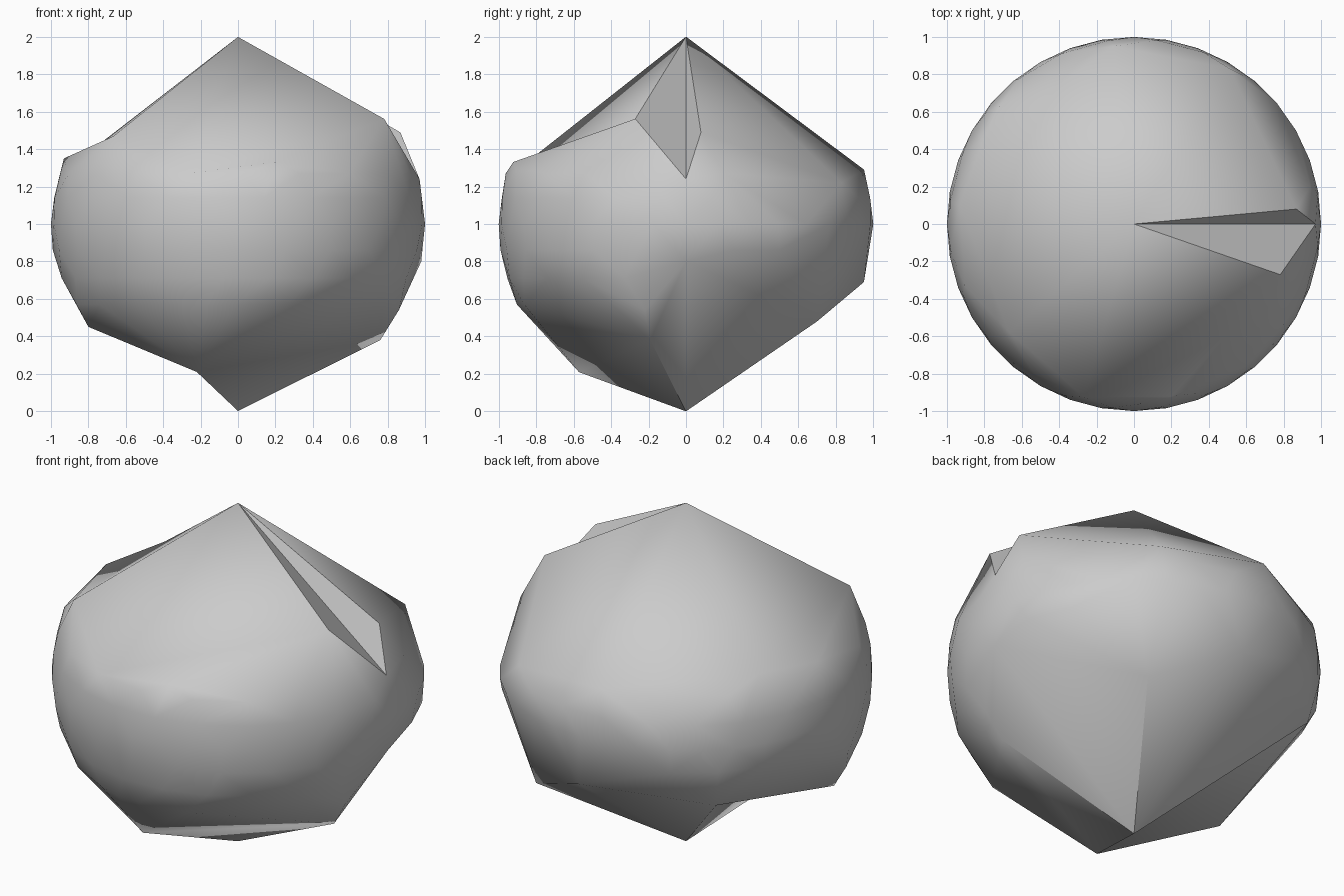
import bpy, bmesh, math
from mathutils import Vector

if "Cube" in bpy.data.objects:
    bpy.data.objects.remove(bpy.data.objects["Cube"])

# Coarse, unevenly reduced unit ball (coordinates here are relative to its centre)
TOP, BOTTOM = Vector((0, 0, 1)), Vector((0, 0, -1))
SEAM_TOP, SEAM_LOW = Vector((.97, 0, .24)), Vector((.98, 0, -.2))
LEFT_TOP, FRONT_TOP = Vector((-.93, .10, .35)), Vector((.2, -.92, .33))
LEFT_LOW = Vector((-.80, -.24, -.55))
SEAM_BACK = [Vector((.956, .256, -.14)), Vector((.857, .495, -.14))]

# Corner points that carry the large flat facets above and below
upper = [(.78, -.27, .56), (.87, .08, .49), (.94, .2, .27), (.51, .83, .22),
         (-.11, .95, .29), (-.72, .63, .29), (-.80, .46, .38),
         (-.67, -.58, .47)]
lower = [(.76, -.19, -.62), (.86, -.22, -.46), (.49, .70, -.52), (.04, .95, -.31),
         (-.66, .66, -.36), (-.22, -.57, -.79), (-.17, -.88, -.44)]
points = [TOP, BOTTOM, SEAM_TOP, SEAM_LOW, LEFT_TOP, FRONT_TOP, LEFT_LOW]
points += SEAM_BACK + [Vector(p) for p in upper + lower]


def ring(z, start, stop, step):
    """Points on the ball at height z between two headings (degrees)."""
    r = math.sqrt(1 - z * z)
    for a in range(start, stop, step):
        t = math.radians(a)
        points.append(Vector((r * math.cos(t), r * math.sin(t), z)))


# Dense middle band, taller at the front than at the back
ring(0, 0, 360, 10)
ring(.14, 8, 20, 15)
ring(.14, 68, 360, 15)
ring(-.14, 120, 350, 15)
ring(.27, 200, 340, 18)
ring(-.29, 190, 346, 15)
ring(-.43, 197, 290, 18)

bm = bmesh.new()
verts = [bm.verts.new(p.normalized()) for p in points]
bmesh.ops.convex_hull(bm, input=verts)
bmesh.ops.triangulate(bm, faces=bm.faces[:])


def nearest(p):
    p = p.normalized()
    return min(bm.verts, key=lambda v: (v.co - p).length)


def crease_to_pole(pole, target):
    """Swing edges crossing the seam until the pole joins the seam corner."""
    pole, target = nearest(pole), nearest(target)
    for _ in range(6):
        if any(e.other_vert(pole) == target for e in pole.link_edges):
            return
        crossing = None
        for f in pole.link_faces:
            for e in f.edges:
                if pole in e.verts:
                    continue
                a, b = e.verts
                if a.co.x > 0 and b.co.x > 0 and a.co.y * b.co.y < 0:
                    crossing = e
        if crossing is None or bmesh.utils.edge_rotate(crossing, True) is None:
            return


def dent(pole, corner):
    """Swing the edge between a pole and a corner, sinking the facet there."""
    pole, corner = nearest(pole), nearest(corner)
    for e in pole.link_edges:
        if e.other_vert(pole) == corner:
            bmesh.utils.edge_rotate(e, True)
            return


# Sunken folds running from each pole to the seam on the right side
crease_to_pole(TOP, SEAM_TOP)
crease_to_pole(BOTTOM, SEAM_LOW)
for corner in SEAM_BACK:
    dent(BOTTOM, corner)

# Shallow sunken facets on the top front, top left and bottom left
dent(TOP, FRONT_TOP)
dent(TOP, LEFT_TOP)
dent(BOTTOM, LEFT_LOW)

bmesh.ops.recalc_face_normals(bm, faces=bm.faces[:])
bmesh.ops.translate(bm, verts=bm.verts[:], vec=(0, 0, 1))
mesh = bpy.data.meshes.new("faceted_ball")
bm.to_mesh(mesh)
bm.free()
ball = bpy.data.objects.new("faceted_ball", mesh)
bpy.context.collection.objects.link(ball)
bpy.context.view_layer.objects.active = ball
ball.select_set(True)
bpy.ops.object.shade_smooth_by_angle(angle=math.radians(45))
